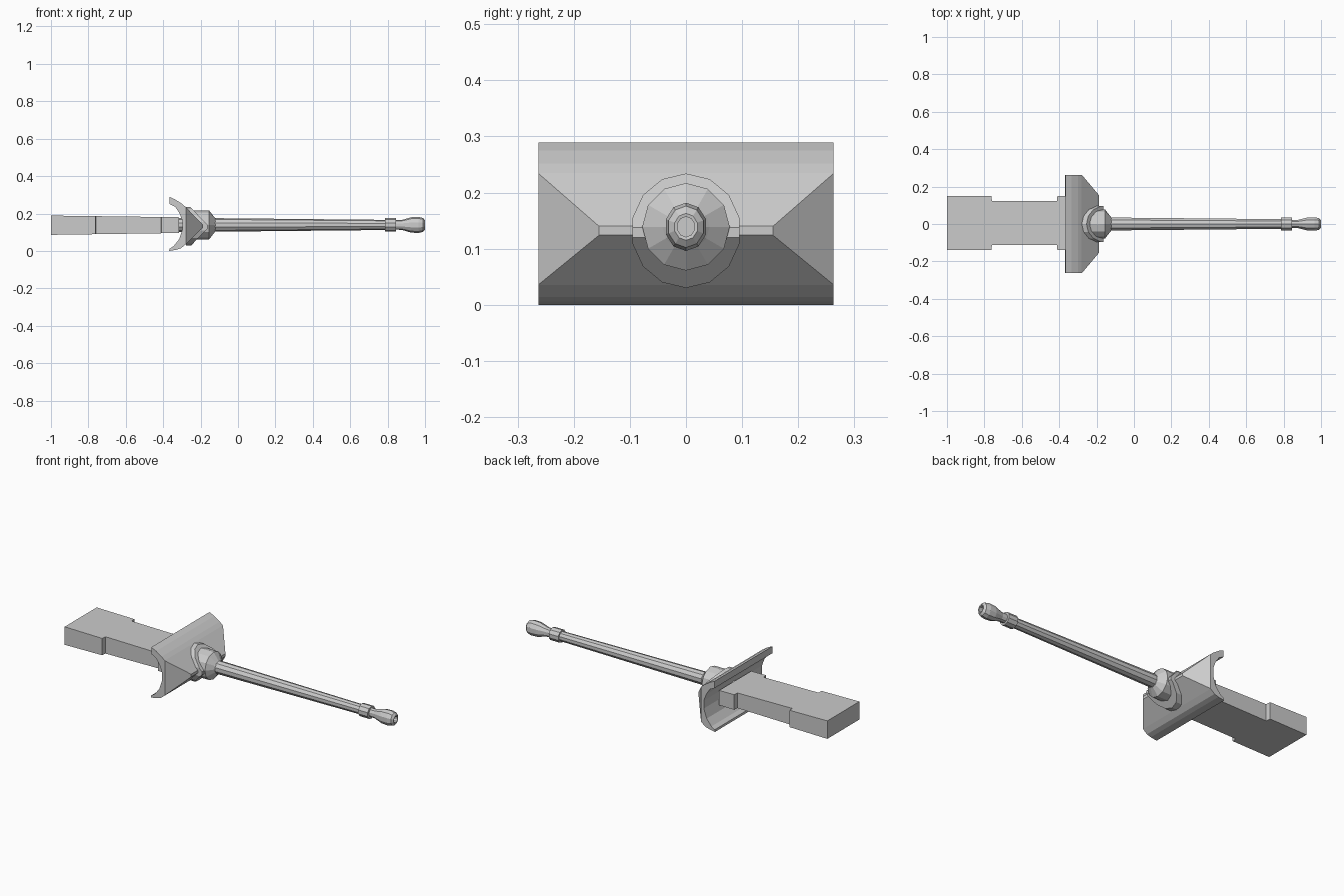
import bpy, bmesh
from math import sin, cos, pi
from mathutils import Vector

if "Cube" in bpy.data.objects:
    bpy.data.objects.remove(bpy.data.objects["Cube"])

AXIS_Z = 0.139


def finish(name, bm):
    bmesh.ops.recalc_face_normals(bm, faces=bm.faces[:])
    me = bpy.data.meshes.new(name)
    bm.to_mesh(me)
    bm.free()
    ob = bpy.data.objects.new(name, me)
    bpy.context.collection.objects.link(ob)
    return ob


def loft(rings):
    """Closed solid through equally sized rings of points."""
    bm = bmesh.new()
    rows = [[bm.verts.new(p) for p in r] for r in rings]
    n = len(rows[0])
    for a, b in zip(rows, rows[1:]):
        for i in range(n):
            j = (i + 1) % n
            bm.faces.new((a[i], a[j], b[j], b[i]))
    bm.faces.new(rows[0][::-1])
    bm.faces.new(rows[-1])
    return bm


def circle(x, r, n, z=AXIS_Z, sy=1.0):
    return [(x, r * sy * sin(2 * pi * i / n), z + r * cos(2 * pi * i / n)) for i in range(n)]


def lathe(name, profile, n, sy=1.0):
    return finish(name, loft([circle(x, r, n, sy=sy) for x, r in profile]))


def cut(bm, co, no):
    """Slice away everything on the positive side and cap the opening."""
    res = bmesh.ops.bisect_plane(bm, geom=bm.verts[:] + bm.edges[:] + bm.faces[:],
                                 dist=1e-5, plane_co=co, plane_no=no, clear_outer=True)
    edges = [e for e in res['geom_cut'] if isinstance(e, bmesh.types.BMEdge) and e.is_boundary]
    bmesh.ops.edgenet_fill(bm, edges=edges)


# Breech block with a narrower waist, slightly tapered in height
def section(x, hw):
    t = (x + 1) / 0.69
    lo, hi, c = 0.086 + 0.010 * t, 0.189 - 0.009 * t, 0.005
    return [(x, c - hw, lo), (x, c + hw, lo), (x, c + hw, hi), (x, c - hw, hi)]


finish("breech_block", loft([section(x, w) for x, w in (
    (-1.0, 0.145), (-0.762, 0.145), (-0.76, 0.118), (-0.412, 0.118),
    (-0.41, 0.145), (-0.315, 0.145))]))

# Neck joining breech and shield
lathe("breech_neck", [(-0.33, 0.037), (-0.25, 0.037)], 10)

# Wedge-nosed shield with hollow curved back and slanted ends
profile = [(-0.365, 0.289), (-0.335, 0.275), (-0.30, 0.252), (-0.28, 0.235),
           (-0.188, 0.14), (-0.188, 0.124), (-0.28, 0.035), (-0.305, 0.014),
           (-0.33, 0.006), (-0.368, 0.0), (-0.366, 0.012), (-0.345, 0.025),
           (-0.315, 0.062), (-0.297, 0.115), (-0.297, 0.16), (-0.312, 0.2),
           (-0.335, 0.235), (-0.365, 0.25)]
bm = loft([[(x, y, z) for x, z in profile] for y in (-0.263, 0.263)])
for s in (-1, 1):
    cut(bm, Vector((-0.188, s * 0.155, 0.13)), Vector((0.109, s * 0.092, 0)).normalized())
finish("shield", bm)

# Round flange folded over the shield nose
bm = loft([circle(x, 0.102, 14, 0.132, 0.96) for x in (-0.279, -0.1)])
cut(bm, Vector((-0.162, 0, 0.13)), Vector((1, 0, 0)))
cut(bm, Vector((-0.162, 0, 0.138)), Vector((0.097, 0, 0.093)).normalized())
cut(bm, Vector((-0.162, 0, 0.12)), Vector((0.09, 0, -0.088)).normalized())
finish("flange", bm)

# Barrel collar
lathe("collar", [(-0.235, 0.078), (-0.155, 0.078), (-0.127, 0.042), (-0.12, 0.034)], 12)

# Tapered barrel, muzzle band and muzzle brake
lathe("barrel", [(-0.2, 0.037), (0.80, 0.027)], 10)
lathe("muzzle_band", [(0.785, 0.036), (0.845, 0.036)], 10)
lathe("muzzle_brake", [(0.82, 0.025), (0.875, 0.026), (0.925, 0.041), (0.965, 0.043),
                       (0.99, 0.037), (1.0, 0.024), (0.999, 0.018), (0.96, 0.018)], 10, 0.88)
